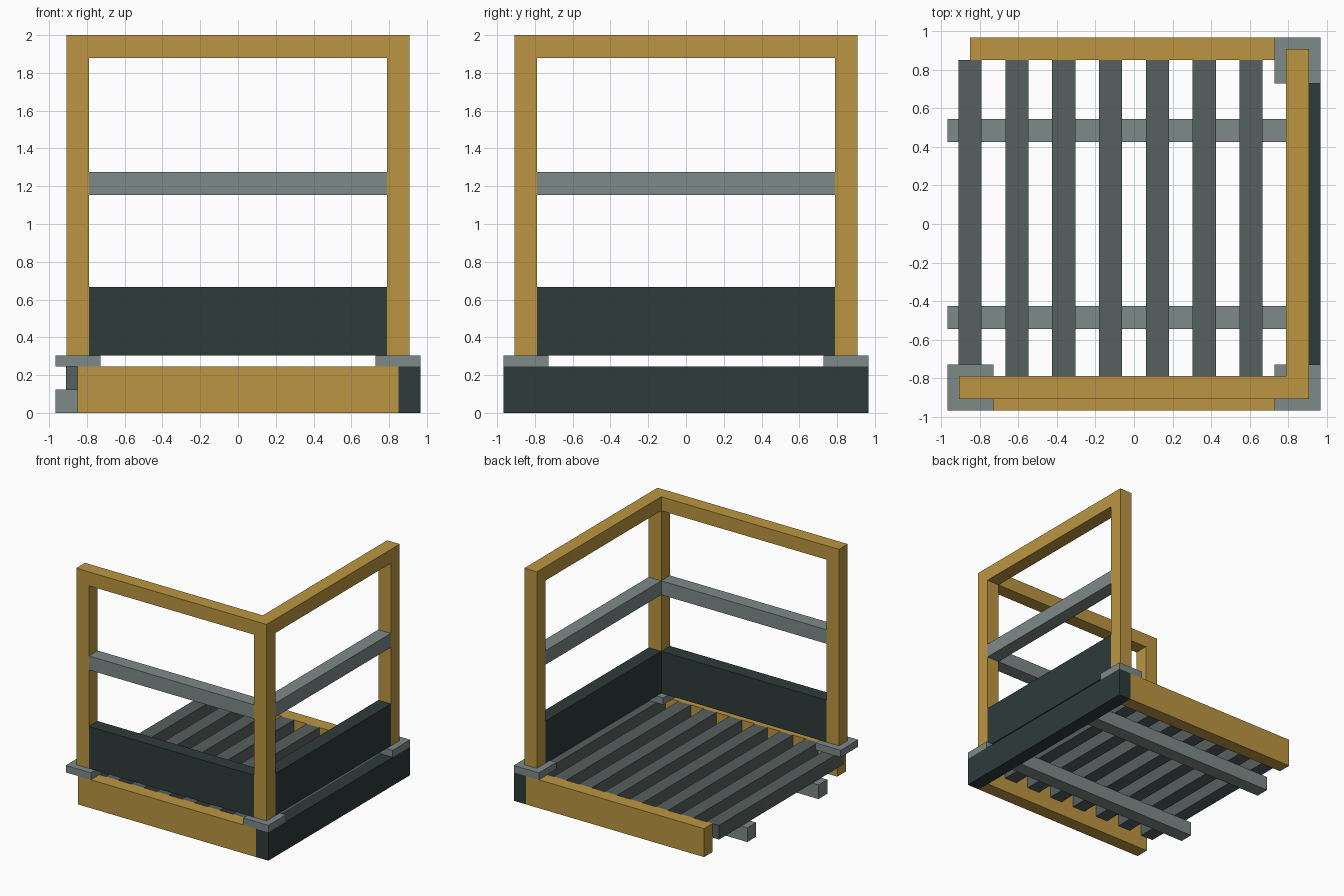
import bpy
import bmesh

cube = bpy.data.objects.get("Cube")
if cube:
    bpy.data.objects.remove(cube, do_unlink=True)


def material(name, colour):
    mat = bpy.data.materials.new(name)
    mat.use_nodes = True
    mat.diffuse_color = (*colour, 1)
    shader = next(n for n in mat.node_tree.nodes if n.type == 'BSDF_PRINCIPLED')
    shader.inputs["Base Color"].default_value = (*colour, 1)
    return mat


yellow = material("ochre yellow", (0.50, 0.30, 0.053))
dark = material("dark slate", (0.026, 0.043, 0.042))
light_grey = material("light grey", (0.205, 0.255, 0.25))
mid_grey = material("mid grey", (0.093, 0.118, 0.115))


def box(name, x, y, z, mat):
    """Axis-aligned box from three (min, max) ranges."""
    bm = bmesh.new()
    bmesh.ops.create_cube(bm, size=1)
    for v in bm.verts:
        v.co = [r[0] if c < 0 else r[1] for c, r in zip(v.co, (x, y, z))]
    mesh = bpy.data.meshes.new(name)
    bm.to_mesh(mesh)
    bm.free()
    mesh.materials.append(mat)
    obj = bpy.data.objects.new(name, mesh)
    bpy.context.collection.objects.link(obj)
    return obj


EDGE = 0.967      # outer half width of the base
INNER = 0.85      # inner face of the base beams
POST_OUT, POST_IN = 0.908, 0.788
DECK = 0.245      # top of the deck
FLOOR = 0.305     # top of the corner plates
TOP = 2.0
BAR = POST_OUT - POST_IN

# Base beams around three sides
box("front_beam", (-INNER, INNER), (-EDGE, -INNER), (0, DECK), yellow)
box("back_beam", (-INNER, INNER), (INNER, EDGE), (0, DECK), yellow)
box("left_beam", (INNER, EDGE), (-EDGE, EDGE), (0, DECK), dark)

# Runners under the deck
for name, y in (("front_runner", -0.485), ("back_runner", 0.485)):
    box(name, (-EDGE, INNER), (y - BAR / 2, y + BAR / 2), (0, DECK / 2), light_grey)

# Deck slats, the last one tucked against the side beam
for i in range(8):
    x = -INNER + i * 2 * INNER / 7
    box(f"deck_slat_{i + 1}", (x - BAR / 2, min(x + BAR / 2, INNER)),
        (-INNER, INNER), (DECK / 2, DECK), mid_grey)

# Corner posts on square base plates
for name, sx, sy in (("front_left", 1, -1), ("front_right", -1, -1), ("back_left", 1, 1)):
    def span(s, a, b):
        return tuple(sorted((s * a, s * b)))
    box(name + "_plate", span(sx, 0.727, EDGE), span(sy, 0.727, EDGE), (DECK, FLOOR), light_grey)
    box(name + "_post", span(sx, POST_IN, POST_OUT), span(sy, POST_IN, POST_OUT),
        (FLOOR, TOP), yellow)

# Toe board, mid rail and top rail between the posts of each guarded side
along = (-POST_IN, POST_IN)
for part, z, mat in (("toe_board", (FLOOR, 0.667), dark),
                     ("mid_rail", (1.154, 1.275), light_grey),
                     ("top_rail", (TOP - BAR, TOP), yellow)):
    box("front_" + part, along, (-POST_OUT, -POST_IN), z, mat)
    box("left_" + part, (POST_IN, POST_OUT), along, z, mat)
